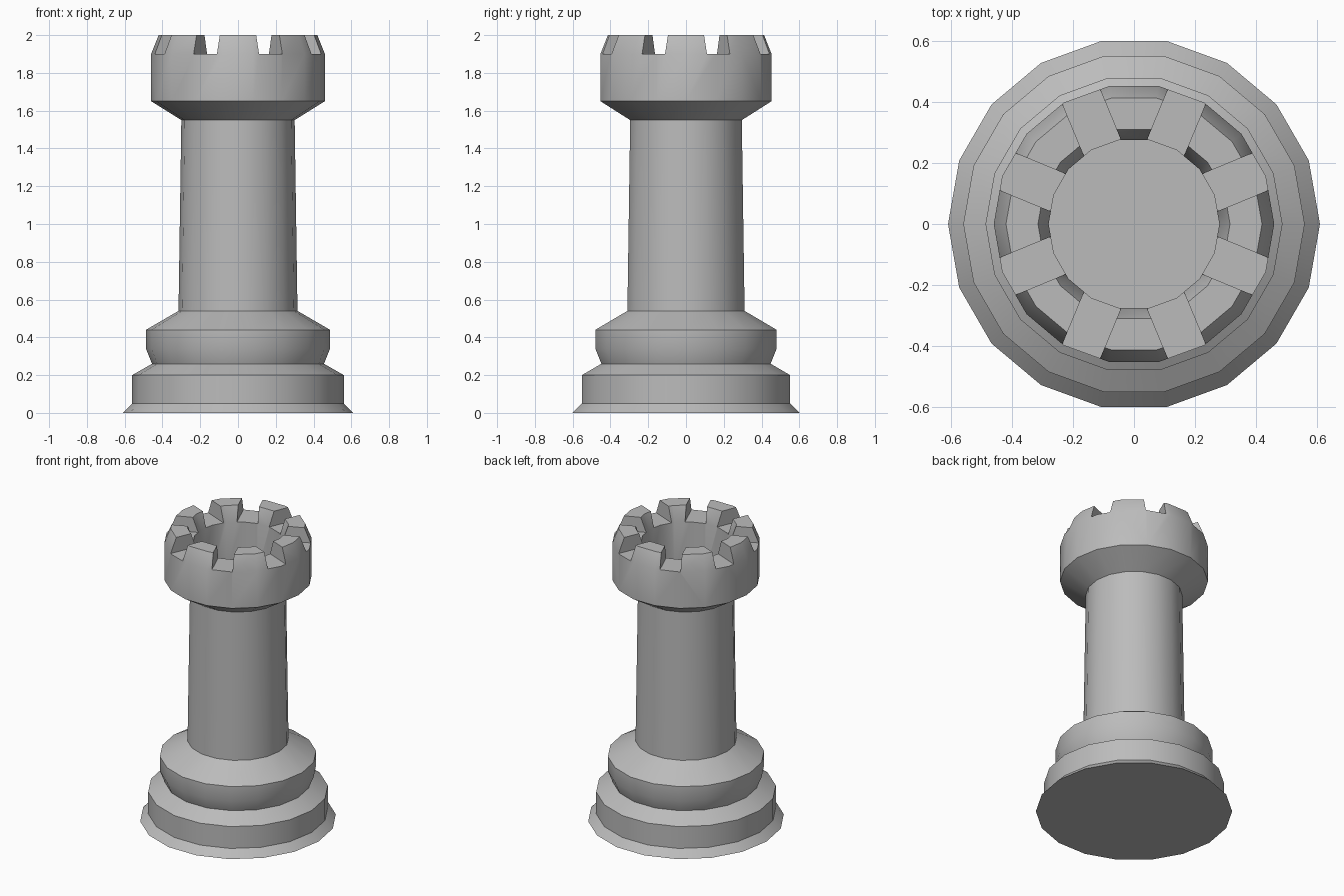
import bpy, bmesh, math
from mathutils import Matrix

cube = bpy.data.objects.get("Cube")
if cube:
    bpy.data.objects.remove(cube, do_unlink=True)

SIDES = 18

grey = bpy.data.materials.new("stone_grey")
grey.use_nodes = True
colour = (0.5, 0.5, 0.5, 1)
grey.diffuse_color = colour
grey.node_tree.nodes["Principled BSDF"].inputs["Base Color"].default_value = colour


def add_object(name, bm):
    mesh = bpy.data.meshes.new(name)
    bmesh.ops.recalc_face_normals(bm, faces=bm.faces[:])
    bm.to_mesh(mesh)
    bm.free()
    mesh.materials.append(grey)
    obj = bpy.data.objects.new(name, mesh)
    bpy.context.collection.objects.link(obj)
    return obj


def lathe(name, profile):
    """Turn (radius, height) points into a closed solid, capped at both ends."""
    bm = bmesh.new()
    rings = []
    for r, z in profile:
        angles = [math.tau * i / SIDES for i in range(SIDES)]
        rings.append([bm.verts.new((r * math.cos(a), r * math.sin(a), z)) for a in angles])
    for low, high in zip(rings, rings[1:]):
        for i in range(SIDES):
            j = (i + 1) % SIDES
            bm.faces.new((low[i], low[j], high[j], high[i]))
    bm.faces.new(rings[0])
    bm.faces.new(rings[-1])
    return add_object(name, bm)


def activate(obj):
    bpy.ops.object.select_all(action='DESELECT')
    obj.select_set(True)
    bpy.context.view_layer.objects.active = obj


# Stepped base and tapering column
base = lathe("base", [(0.61, 0), (0.56, 0.05), (0.56, 0.2), (0.455, 0.26),
                      (0.487, 0.34), (0.487, 0.44), (0.315, 0.54)])
column = lathe("column", [(0.315, 0.54), (0.30, 1.55)])

# Hollow head with a rim bevelled inside and out
head = lathe("head", [(0.30, 1.55), (0.46, 1.65), (0.46, 1.9), (0.42, 2.0),
                      (0.315, 2.0), (0.28, 1.9), (0.28, 1.56)])

# Eight radial notches cut the rim into battlements
bm = bmesh.new()
for k in range(8):
    turn = Matrix.Rotation(math.radians(22.5 + 45 * k), 4, 'Z')
    place = Matrix.Translation((0.4, 0, 2.0))
    size = Matrix.Diagonal((0.4, 0.132, 0.2, 1))
    bmesh.ops.create_cube(bm, size=1, matrix=turn @ place @ size)
cutter = add_object("notch_cutter", bm)
cutter.hide_render = True

notches = head.modifiers.new("notches", 'BOOLEAN')
notches.operation = 'DIFFERENCE'
notches.solver = 'EXACT'
notches.object = cutter
activate(head)
bpy.ops.object.modifier_apply(modifier=notches.name)
bpy.data.objects.remove(cutter, do_unlink=True)

# Soft shading around the turning, crisp steps
for part in (base, column, head):
    activate(part)
    bpy.ops.object.shade_smooth_by_angle(angle=math.radians(30))
